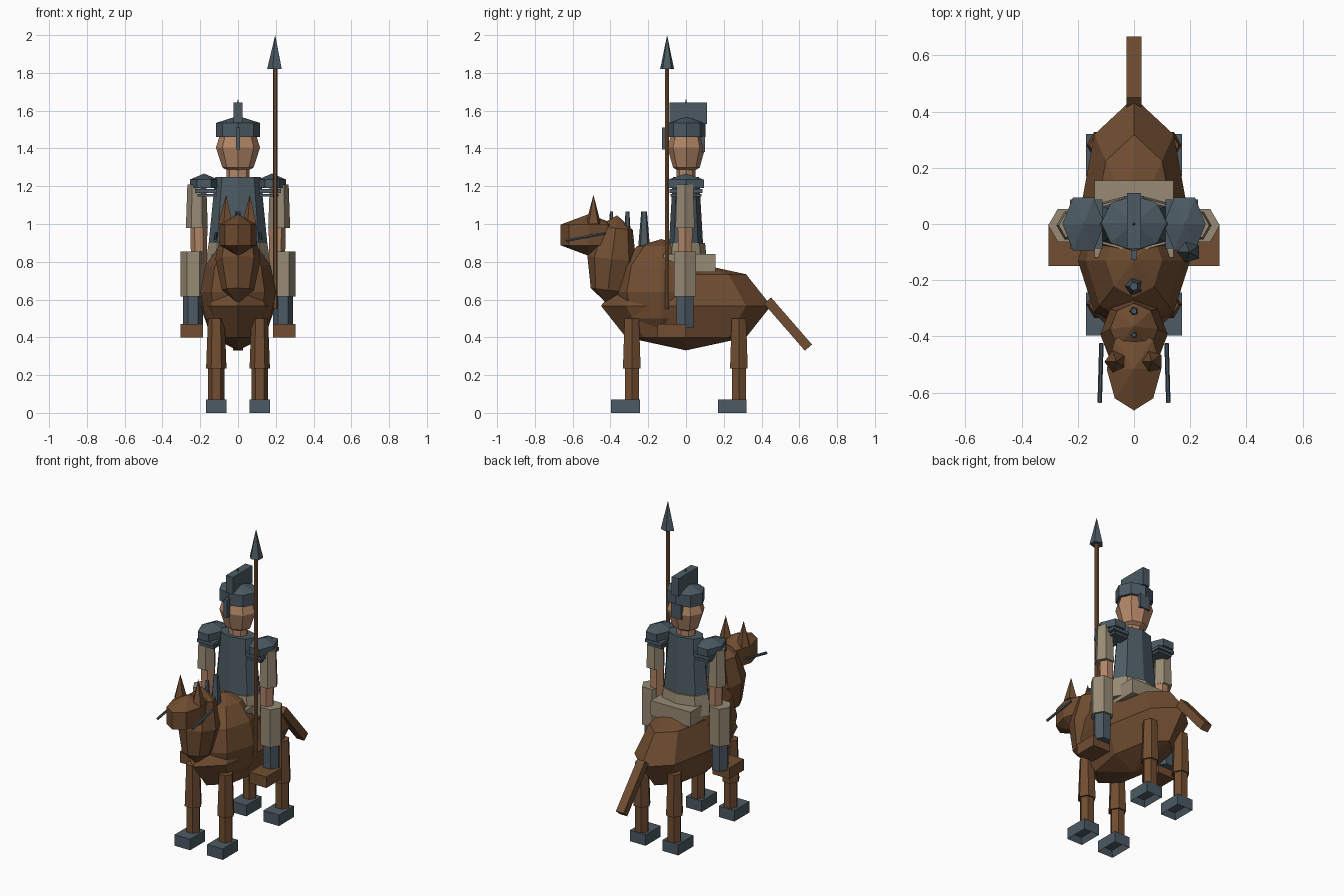
import bpy, bmesh, math
from mathutils import Matrix, Vector

if "Cube" in bpy.data.objects:
    bpy.data.objects.remove(bpy.data.objects["Cube"])


def material(name, r, g, b):
    m = bpy.data.materials.new(name)
    lin = lambda c: ((c / 255 + 0.055) / 1.055) ** 2.4
    m.diffuse_color = (lin(r), lin(g), lin(b), 1)
    m.use_nodes = True
    m.node_tree.nodes["Principled BSDF"].inputs["Base Color"].default_value = m.diffuse_color
    return m


BROWN = material("brown hide", 112, 77, 49)
STEEL = material("blue grey steel", 76, 90, 99)
CLOTH = material("tan cloth", 152, 139, 117)
SKIN = material("skin", 178, 134, 103)


def finish(name, bm, mat, loc, rot=(0, 0, 0)):
    bmesh.ops.recalc_face_normals(bm, faces=bm.faces)
    me = bpy.data.meshes.new(name)
    bm.to_mesh(me)
    bm.free()
    me.materials.append(mat)
    ob = bpy.data.objects.new(name, me)
    ob.location = loc
    ob.rotation_euler = rot
    bpy.context.collection.objects.link(ob)
    return ob


def ball(name, mat, loc, radii, rings=4, tilt=0.0):
    bm = bmesh.new()
    bmesh.ops.create_uvsphere(bm, u_segments=8, v_segments=rings, radius=1)
    bmesh.ops.scale(bm, vec=radii, verts=bm.verts)
    return finish(name, bm, mat, loc, (math.radians(tilt), 0, 0))


def box(name, mat, lo, hi, rot=(0, 0, 0)):
    lo, hi = Vector(lo), Vector(hi)
    bm = bmesh.new()
    bmesh.ops.create_cube(bm, size=1)
    bmesh.ops.scale(bm, vec=hi - lo, verts=bm.verts)
    return finish(name, bm, mat, (lo + hi) / 2, rot)


def taper(name, mat, x, y, z0, z1, r0, r1, sides=6, ys=1.0, rot=(0, 0, 0)):
    # upright prism or cone, with a corner pointing along x
    bm = bmesh.new()
    bmesh.ops.create_cone(bm, cap_ends=True, segments=sides, radius1=r0, radius2=r1, depth=z1 - z0)
    bmesh.ops.rotate(bm, matrix=Matrix.Rotation(math.pi / 2, 3, 'Z'), verts=bm.verts)
    bmesh.ops.scale(bm, vec=(1, ys, 1), verts=bm.verts)
    bmesh.ops.remove_doubles(bm, verts=bm.verts, dist=1e-5)
    return finish(name, bm, mat, (x, y, (z0 + z1) / 2), rot)


def rod(name, mat, a, b, r):
    a, b = Vector(a), Vector(b)
    ob = taper(name, mat, 0, 0, 0, (b - a).length, r, r)
    ob.location = (a + b) / 2
    ob.rotation_euler = (b - a).to_track_quat('Z', 'Y').to_euler()


# Horse body, chest, neck and head
ball("horse_body", BROWN, (0, 0, .567), (.2, .45, .236))
ball("horse_chest", BROWN, (0, -.13, .64), (.2, .26, .28), rings=6)
ball("horse_neck", BROWN, (0, -.393, .814), (.12, .13, .234), tilt=-7)
ball("horse_head", BROWN, (0, -.516, .942), (.112, .17, .11), rings=3)
tail = box("horse_tail", BROWN, (-.027, .375, .445), (.027, .705, .495))
tail.rotation_euler = (math.radians(-49), 0, 0)

# Mane spikes
for y, r in ((-.395, .017), (-.31, .022), (-.222, .032)):
    taper("mane_spike", STEEL, 0, y, .885, 1.065, r, r * .5, 5)

for s in (-1, 1):
    # Ears and bridle bars
    taper("horse_ear", BROWN, s * .063, -.49, 1.0, 1.155, .042, 0, 5)
    rod("bridle_bar", STEEL, (s * .122, -.635, .912), (s * .116, -.425, .952), .008)

    # Horse legs with hollow hooves
    for y, hy in ((-.287, -.32), (.28, .245)):
        taper("horse_upper_leg", BROWN, s * .115, y, .235, .5, .054, .044)
        taper("horse_lower_leg", BROWN, s * .115, y, .05, .24, .043, .043)
        hoof = box("hoof", STEEL, (s * .115 - .055, hy - .076, 0), (s * .115 + .055, hy + .076, .07))
        bm = bmesh.new()
        bm.from_mesh(hoof.data)
        sole = min(bm.faces, key=lambda f: f.calc_center_median().z)
        bmesh.ops.inset_region(bm, faces=[sole], thickness=.025, depth=0)
        bmesh.ops.translate(bm, vec=(0, 0, .035), verts=sole.verts)
        bm.to_mesh(hoof.data)
        bm.free()

    # Rider legs and boots
    taper("rider_thigh", CLOTH, s * .237, -.005, .615, .855, .068, .068)
    taper("rider_shin", STEEL, s * .237, -.005, .45, .62, .053, .053)
    box("boot", BROWN, (s * .245 - .06, -.15, .4), (s * .245 + .06, 0, .47))

    # Rider arms
    taper("sleeve", CLOTH, s * .218, -.005, .98, 1.21, .058, .05)
    taper("forearm", SKIN, s * .207, -.005, .79, .99, .042, .045)

    # Layered shoulder armour
    taper("shoulder_plate", STEEL, s * .18, 0, 1.19, 1.235, .075, .075, 6, 1.45)
    taper("shoulder_cap", STEEL, s * .18, 0, 1.235, 1.267, .075, 0, 6, 1.45)
    box("shoulder_layer", STEEL, (s * .17 - .058, -.088, 1.165), (s * .17 + .058, .088, 1.185))
    box("shoulder_layer", STEEL, (s * .165 - .05, -.082, 1.145), (s * .165 + .05, .082, 1.16))

# Saddle and skirt
box("saddle", CLOTH, (-.14, -.12, .745), (.14, .155, .84))
taper("skirt", CLOTH, 0, 0, .77, .9, .175, .155, 8, .65)

# Torso, neck and head
taper("torso", STEEL, 0, 0, .85, 1.25, .16, .12, 8, .58)
taper("rider_neck", SKIN, 0, 0, 1.23, 1.34, .062, .062, 8, .8)
ball("rider_head", SKIN, (0, .002, 1.405), (.117, .1, .15))

# Helmet with crest, nose guard and neck guard
taper("helmet_band", STEEL, 0, .003, 1.46, 1.535, .117, .117, 8, .85)
taper("helmet_dome", STEEL, 0, .003, 1.535, 1.572, .117, 0, 8, .85)
box("helmet_crest", STEEL, (-.025, -.087, 1.53), (.025, .11, 1.642))
taper("helmet_spike", STEEL, 0, 0, 1.62, 1.665, .01, 0, 5)
box("nose_guard", STEEL, (-.011, -.128, 1.395), (.011, -.095, 1.51))
box("neck_guard", STEEL, (-.035, .075, 1.38), (.035, .1, 1.47))

# Lance
taper("lance_shaft", BROWN, .197, -.1, .55, 1.83, .013, .013, 6)
taper("lance_tip", STEEL, .197, -.1, 1.82, 2.0, .043, 0, 5, .9)
